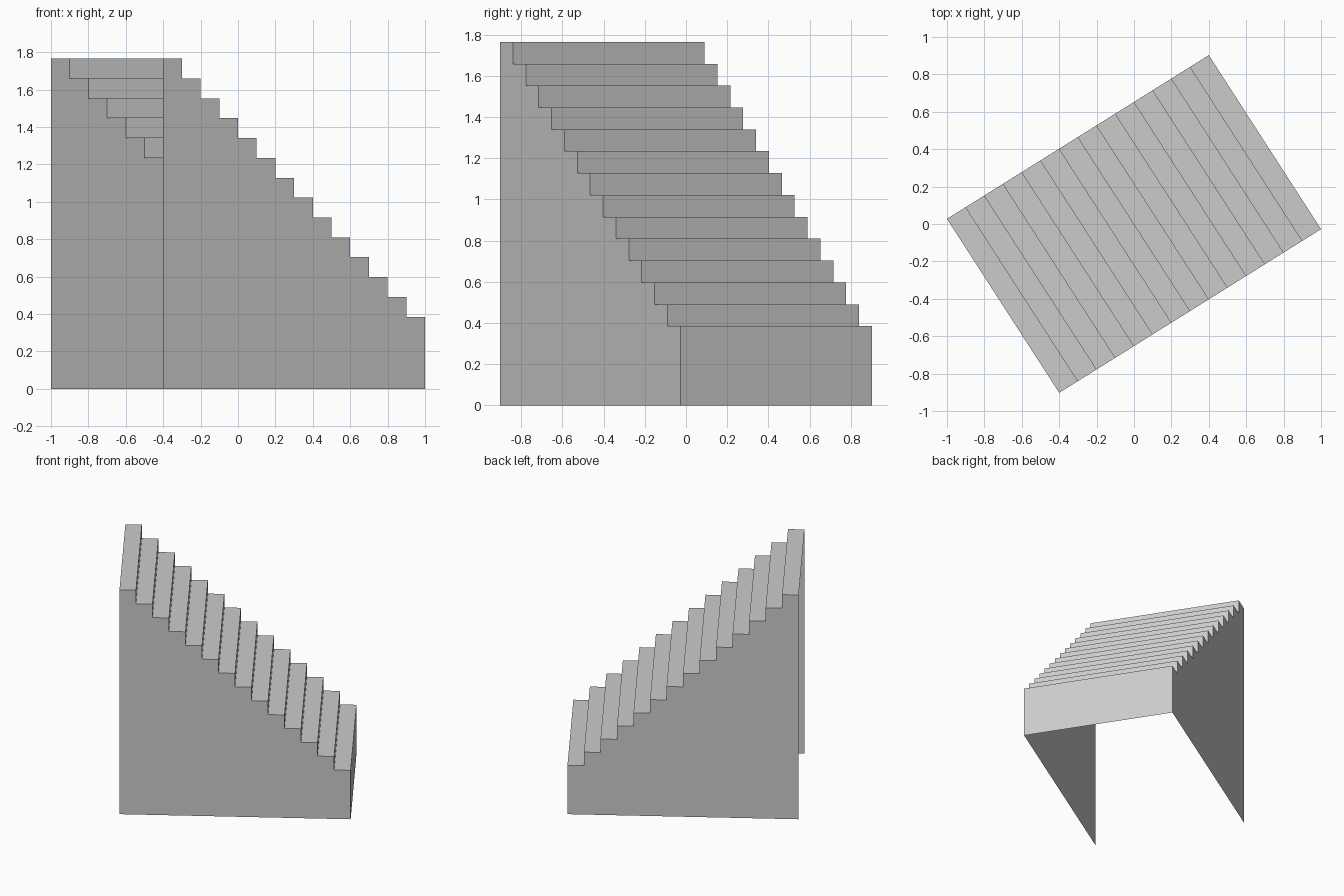
import bpy
from mathutils import Vector

if "Cube" in bpy.data.objects:
    bpy.data.objects.remove(bpy.data.objects["Cube"])

STEPS = 14
LOW, TOP = 0.385, 1.765
RISE = (TOP - LOW) / (STEPS - 1)
RUN = Vector((1.4, 0.875, 0))        # downhill direction, full length
NEAR = Vector((-0.4, -0.9025, 0))    # high-end corner of the near wall
FAR = Vector((-1.0, 0.0275, 0))      # high-end corner of the far wall

# Stepped line as (fraction along run, height), from top tread to the ground
line = []
for i in range(STEPS):
    z = TOP - i * RISE
    line += [(i / STEPS, z), ((i + 1) / STEPS, z)]
line.append((1, 0))


def place(corner, pts):
    return [corner + RUN * t + Vector((0, 0, z)) for t, z in pts]


def add_mesh(name, verts, faces):
    mesh = bpy.data.meshes.new(name)
    mesh.from_pydata(verts, [], faces)
    mesh.update()
    obj = bpy.data.objects.new(name, mesh)
    bpy.context.collection.objects.link(obj)
    return obj


# Treads and risers: one folded sheet, open below and at the high end
n = len(line)
add_mesh("treads_and_risers", place(NEAR, line) + place(FAR, line),
         [(k, k + 1, n + k + 1, n + k) for k in range(n - 1)])

# Side walls: thin sheets split in one column per step
for name, corner, flip in (("near_side_wall", NEAR, False),
                           ("far_side_wall", FAR, True)):
    outline = line + [(0, 0)]
    face = list(range(len(outline)))
    # outline runs clockwise seen from the near side
    add_mesh(name, place(corner, outline), [face if flip else face[::-1]])
